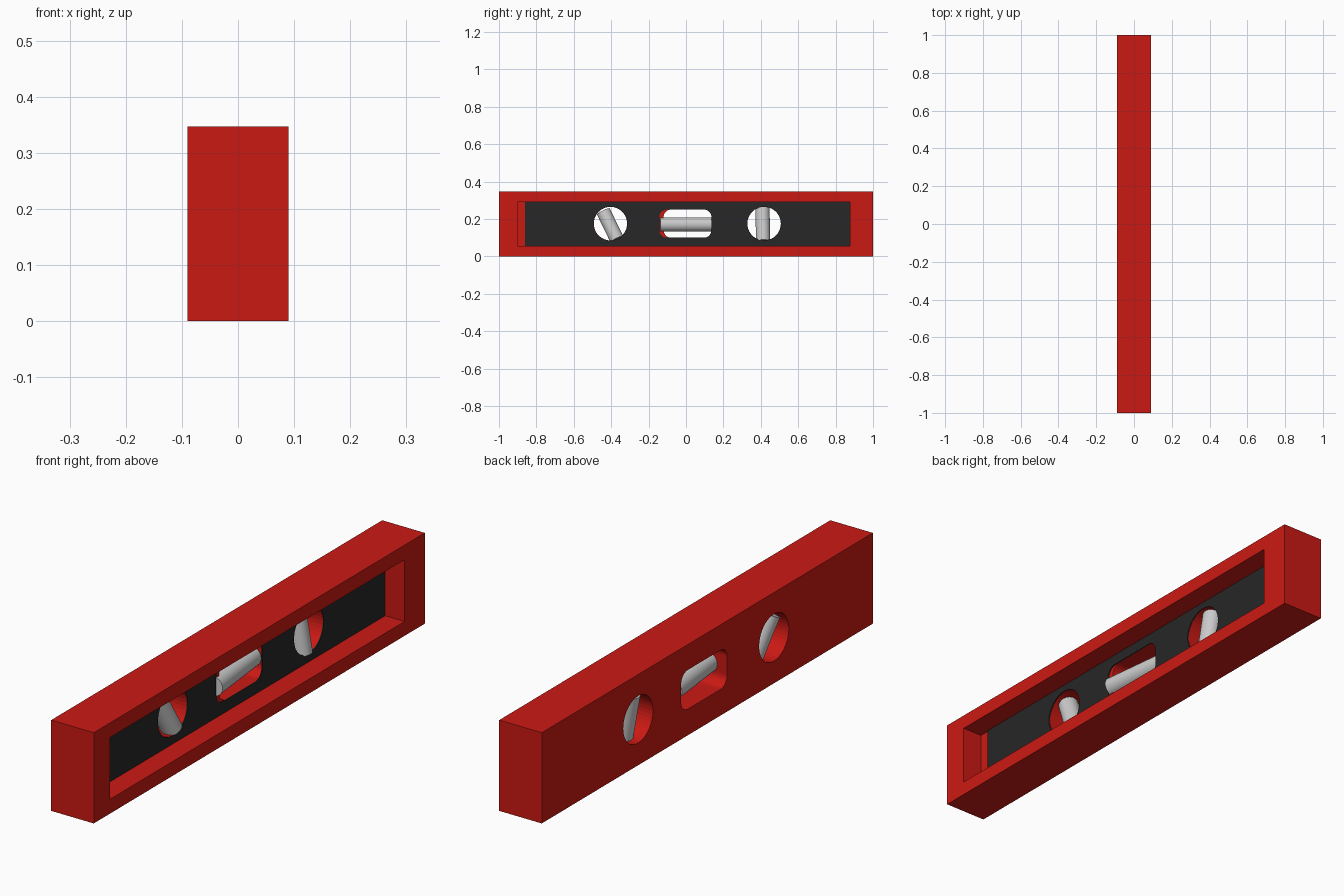
import bpy, bmesh
from math import sin, cos, pi
from mathutils import Vector

if "Cube" in bpy.data.objects:
    bpy.data.objects.remove(bpy.data.objects["Cube"])


def material(name, color):
    m = bpy.data.materials.new(name)
    m.diffuse_color = color
    m.use_nodes = True
    m.node_tree.nodes["Principled BSDF"].inputs["Base Color"].default_value = m.diffuse_color
    return m


red = material("red_paint", (0.6, 0.01, 0.007, 1))
black = material("black_panel", (0.02, 0.02, 0.02, 1))


def rounded(y0, y1, z0, z1, r=0.0, n=10):
    """Rounded rectangle outline in the YZ plane."""
    if r == 0:
        return [(y0, z0), (y1, z0), (y1, z1), (y0, z1)]
    e = 1e-4  # keeps neighbouring arcs apart on full circles
    corners = [(y1 - r - e, z1 - r - e), (y0 + r + e, z1 - r - e),
               (y0 + r + e, z0 + r + e), (y1 - r - e, z0 + r + e)]
    return [(cy + r * cos((q + k / n) * pi / 2), cz + r * sin((q + k / n) * pi / 2))
            for q, (cy, cz) in enumerate(corners) for k in range(n + 1)]


def circle(y, z, r):
    return rounded(y - r, y + r, z - r, z + r, r - 2e-4)


def prism(name, outline, x0, x1, mat=None):
    """Extrude a YZ outline from x0 to x1."""
    bm = bmesh.new()
    face = bm.faces.new([bm.verts.new((x0, y, z)) for y, z in outline])
    ext = bmesh.ops.extrude_face_region(bm, geom=[face])["geom"]
    bmesh.ops.translate(bm, vec=(x1 - x0, 0, 0),
                        verts=[g for g in ext if isinstance(g, bmesh.types.BMVert)])
    bmesh.ops.recalc_face_normals(bm, faces=bm.faces)
    me = bpy.data.meshes.new(name)
    bm.to_mesh(me)
    bm.free()
    ob = bpy.data.objects.new(name, me)
    bpy.context.collection.objects.link(ob)
    if mat:
        me.materials.append(mat)
    return ob


def cut(target, outline, x0, x1):
    """Subtract a prism, apply the result and drop the cutter."""
    cutter = prism("cutter", outline, x0, x1)
    cutter.hide_render = True
    mod = target.modifiers.new("cut", 'BOOLEAN')
    mod.object, mod.operation, mod.solver = cutter, 'DIFFERENCE', 'EXACT'
    bpy.context.view_layer.objects.active = target
    bpy.ops.object.modifier_apply(modifier=mod.name)
    bpy.data.objects.remove(cutter)


FLOOR = 0.004    # x of the recess floor
CENTRE = 0.175   # height of the windows

# Body: bar with one recessed side and three windows right through
body = prism("level_body", rounded(-1, 1, 0, 0.347), -0.09, 0.09, red)
cut(body, rounded(-0.902, 0.878, 0.055, 0.291), FLOOR, 0.2)
cut(body, circle(-0.403, CENTRE, 0.09), -0.2, 0.2)
cut(body, rounded(-0.12, 0.158, 0.1, 0.25, 0.04), -0.2, 0.2)
cut(body, circle(0.418, CENTRE, 0.09), -0.2, 0.2)

# Thin black panel lying in the recess, with matching windows
panel = prism("face_panel", rounded(-0.86, 0.878, 0.055, 0.291), FLOOR, FLOOR + 0.004, black)
cut(panel, circle(-0.405, CENTRE, 0.09), -0.2, 0.2)
cut(panel, rounded(-0.143, 0.136, 0.1, 0.25, 0.04), -0.2, 0.2)
cut(panel, circle(0.417, CENTRE, 0.09), -0.2, 0.2)


def vial(name, start, end, r=0.038):
    a, b = Vector(start), Vector(end)
    bpy.ops.mesh.primitive_cylinder_add(vertices=32, radius=r, depth=(b - a).length,
                                        location=(a + b) / 2)
    ob = bpy.context.object
    ob.name = name
    ob.rotation_euler = (b - a).to_track_quat('Z', 'Y').to_euler()
    bpy.ops.object.shade_smooth_by_angle()


# Vials, each leaning slightly out towards the recess
vial("angled_vial", (-0.02, -0.370, 0.092), (-0.045, -0.442, 0.240))
vial("horizontal_vial", (-0.008, -0.140, 0.170), (-0.040, 0.140, 0.170))
vial("vertical_vial", (-0.018, 0.412, 0.083), (-0.048, 0.409, 0.260))
